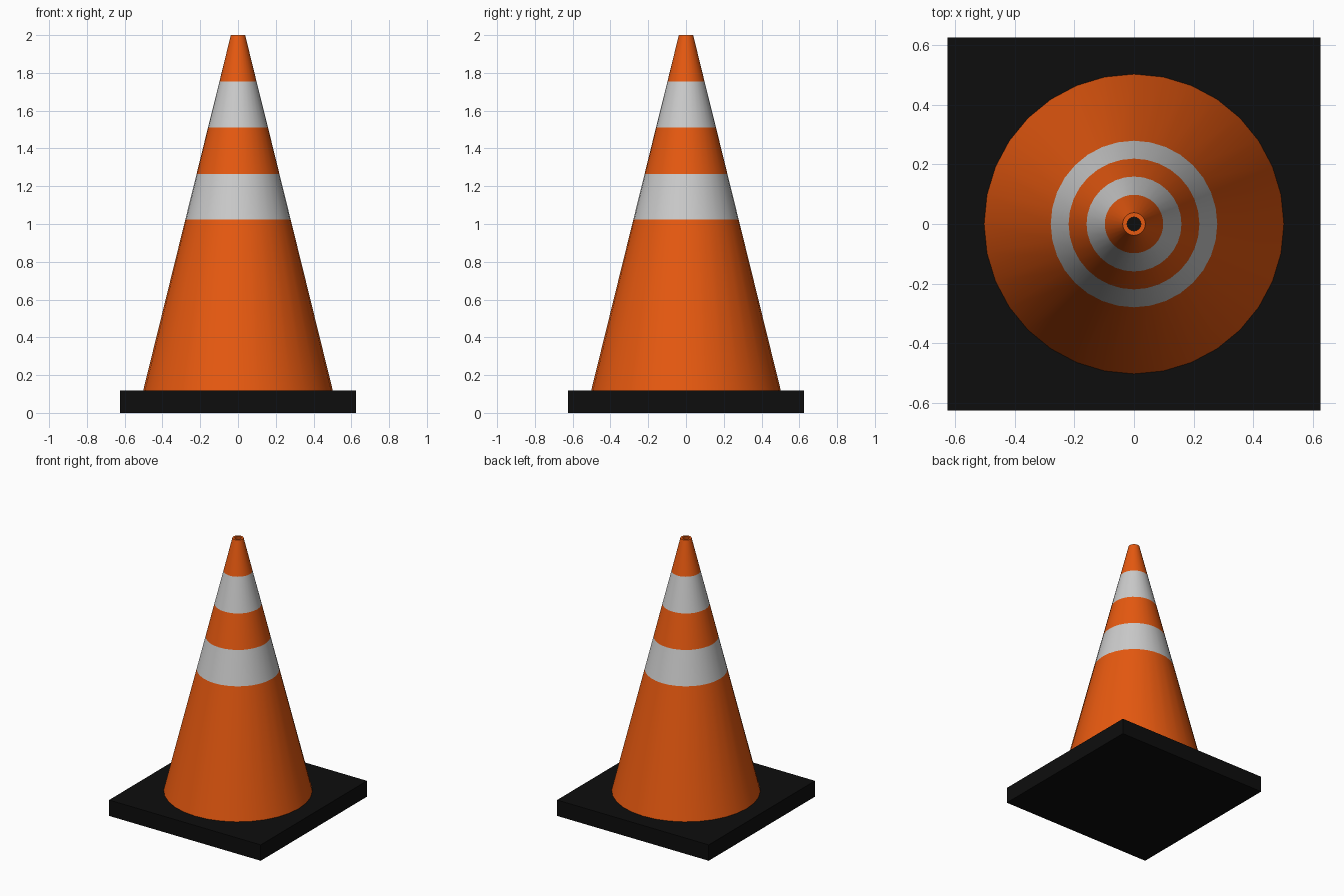
import bpy, bmesh, math

if "Cube" in bpy.data.objects:
    bpy.data.objects.remove(bpy.data.objects["Cube"])

SIDES = 32
BASE_TOP = 0.118


def material(name, rgb):
    m = bpy.data.materials.new(name)
    m.diffuse_color = (*rgb, 1)
    m.use_nodes = True
    m.node_tree.nodes["Principled BSDF"].inputs["Base Color"].default_value = m.diffuse_color
    return m


orange = material("orange_plastic", (0.8, 0.1, 0.005))
white = material("reflective_white", (0.6, 0.6, 0.6))
black = material("black_rubber", (0.004, 0.004, 0.004))

# Square rubber base
bpy.ops.mesh.primitive_cube_add(size=1, location=(0, 0, BASE_TOP / 2))
base = bpy.context.object
base.name = "base"
base.scale = (1.25, 1.25, BASE_TOP)
bpy.ops.object.transform_apply(location=False, rotation=False, scale=True)
base.data.materials.append(black)

# Hollow cone: outer wall up through the stripes, rim, inner wall back down
profile = [(0.502, BASE_TOP), (0.279, 1.023), (0.219, 1.266), (0.159, 1.51),
           (0.098, 1.755), (0.038, 2.0), (0.023, 2.0), (0.487, BASE_TOP)]
bands = [0, 1, 0, 1, 0, 0, 0]  # material slot of each segment

bm = bmesh.new()
rings = [[bm.verts.new((r * math.cos(2 * math.pi * i / SIDES),
                        r * math.sin(2 * math.pi * i / SIDES), z))
          for i in range(SIDES)] for r, z in profile]
for slot, low, high in zip(bands, rings, rings[1:]):
    for i in range(SIDES):
        j = (i + 1) % SIDES
        bm.faces.new((low[i], low[j], high[j], high[i])).material_index = slot
mesh = bpy.data.meshes.new("cone")
bm.to_mesh(mesh)
bm.free()
mesh.materials.append(orange)
mesh.materials.append(white)
cone = bpy.data.objects.new("cone", mesh)
bpy.context.collection.objects.link(cone)

# Smooth walls with a sharp rim
bpy.ops.object.select_all(action='DESELECT')
cone.select_set(True)
bpy.context.view_layer.objects.active = cone
bpy.ops.object.shade_smooth_by_angle(angle=math.radians(30))
